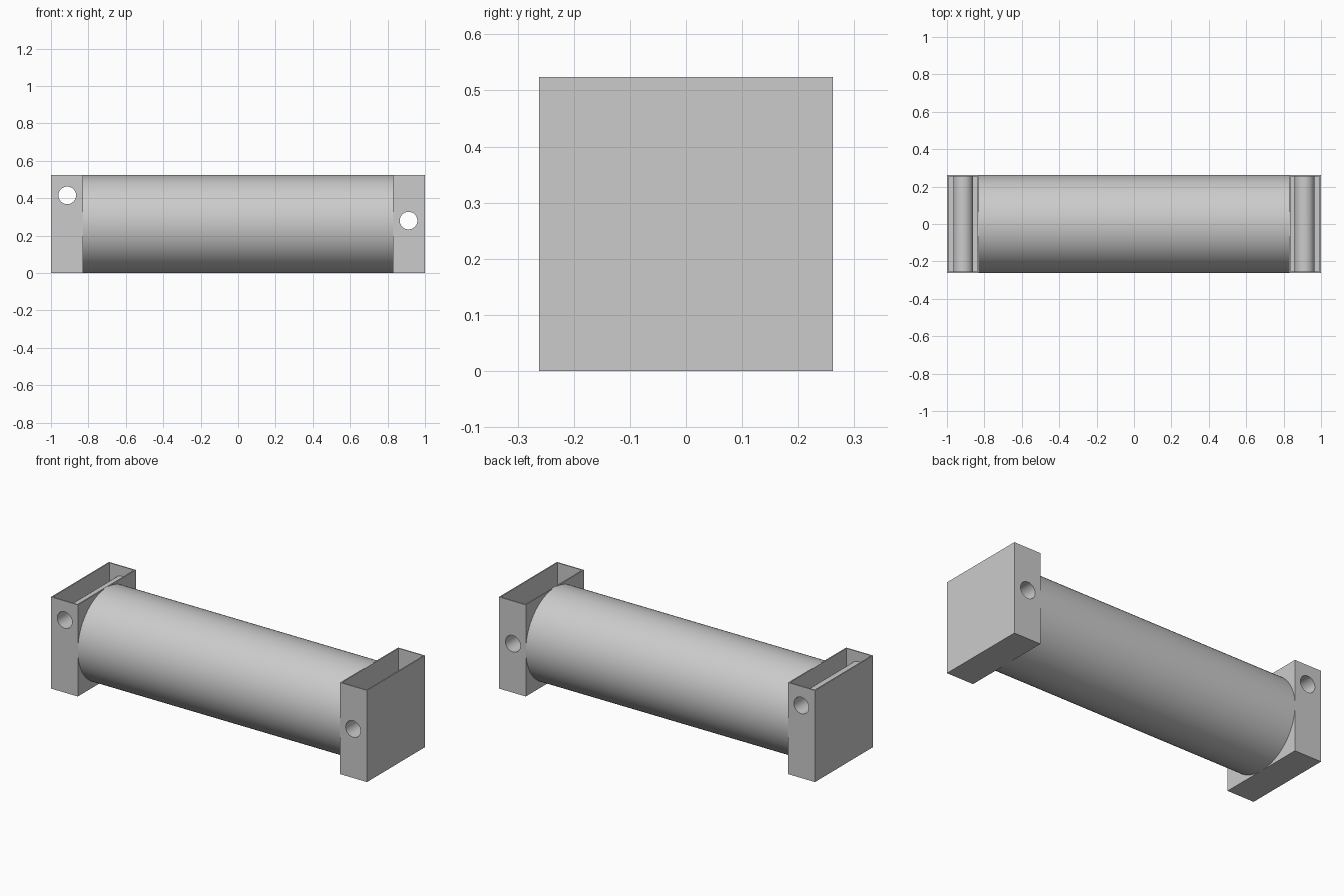
import bpy
import math

if "Cube" in bpy.data.objects:
    bpy.data.objects.remove(bpy.data.objects["Cube"], do_unlink=True)

HALF = 0.262      # half of the square section
END = 0.83        # inner face of the end boxes
WALL = 0.007

grey = bpy.data.materials.new("plain grey")
grey.use_nodes = True
grey.diffuse_color = (0.6, 0.6, 0.6, 1)
grey.node_tree.nodes["Principled BSDF"].inputs["Base Color"].default_value = (0.6, 0.6, 0.6, 1)


def finish(name):
    obj = bpy.context.object
    obj.name = name
    obj.data.materials.append(grey)
    bpy.ops.object.transform_apply(location=True, rotation=True, scale=True)
    return obj


def block(name, x0, x1, half_y, z0, z1):
    bpy.ops.mesh.primitive_cube_add(size=1, location=((x0 + x1) / 2, 0, (z0 + z1) / 2))
    bpy.context.object.scale = (x1 - x0, 2 * half_y, z1 - z0)
    return finish(name)


def cylinder(name, radius, length, location, rotation, sides):
    bpy.ops.mesh.primitive_cylinder_add(vertices=sides, radius=radius, depth=length,
                                        location=location, rotation=rotation)
    return finish(name)


def combine(target, tool, operation):
    mod = target.modifiers.new(operation.lower(), 'BOOLEAN')
    mod.operation = operation
    mod.solver = 'EXACT'
    mod.object = tool
    bpy.ops.object.select_all(action='DESELECT')
    target.select_set(True)
    bpy.context.view_layer.objects.active = target
    bpy.ops.object.modifier_apply(modifier=mod.name)
    bpy.data.objects.remove(tool, do_unlink=True)


def smooth(obj):
    bpy.ops.object.select_all(action='DESELECT')
    obj.select_set(True)
    bpy.context.view_layer.objects.active = obj
    bpy.ops.object.shade_smooth_by_angle(angle=math.radians(30))


# Open-topped end box with a cross tube bored right through it
def end_box(name, x0, x1, hole_x, hole_z):
    box = block(name, x0, x1, HALF, 0, 2 * HALF)
    cavity = block("cavity_cutter", x0 + WALL, x1 - WALL, HALF - WALL, WALL, 2 * HALF + 0.1)
    combine(box, cavity, 'DIFFERENCE')
    across = (math.pi / 2, 0, 0)
    sleeve = cylinder("sleeve", 0.053, 2 * HALF - WALL, (hole_x, 0, hole_z), across, 48)
    combine(box, sleeve, 'UNION')
    bore = cylinder("bore_cutter", 0.047, 2 * HALF + 0.2, (hole_x, 0, hole_z), across, 48)
    combine(box, bore, 'DIFFERENCE')
    smooth(box)


end_box("right_end_box", -1, -END, -0.913, 0.415)
end_box("left_end_box", END, 1, 0.912, 0.28)

# Main round body between the boxes
body = cylinder("round_body", HALF, 2 * END, (0, 0, HALF), (0, math.pi / 2, 0), 96)
smooth(body)
